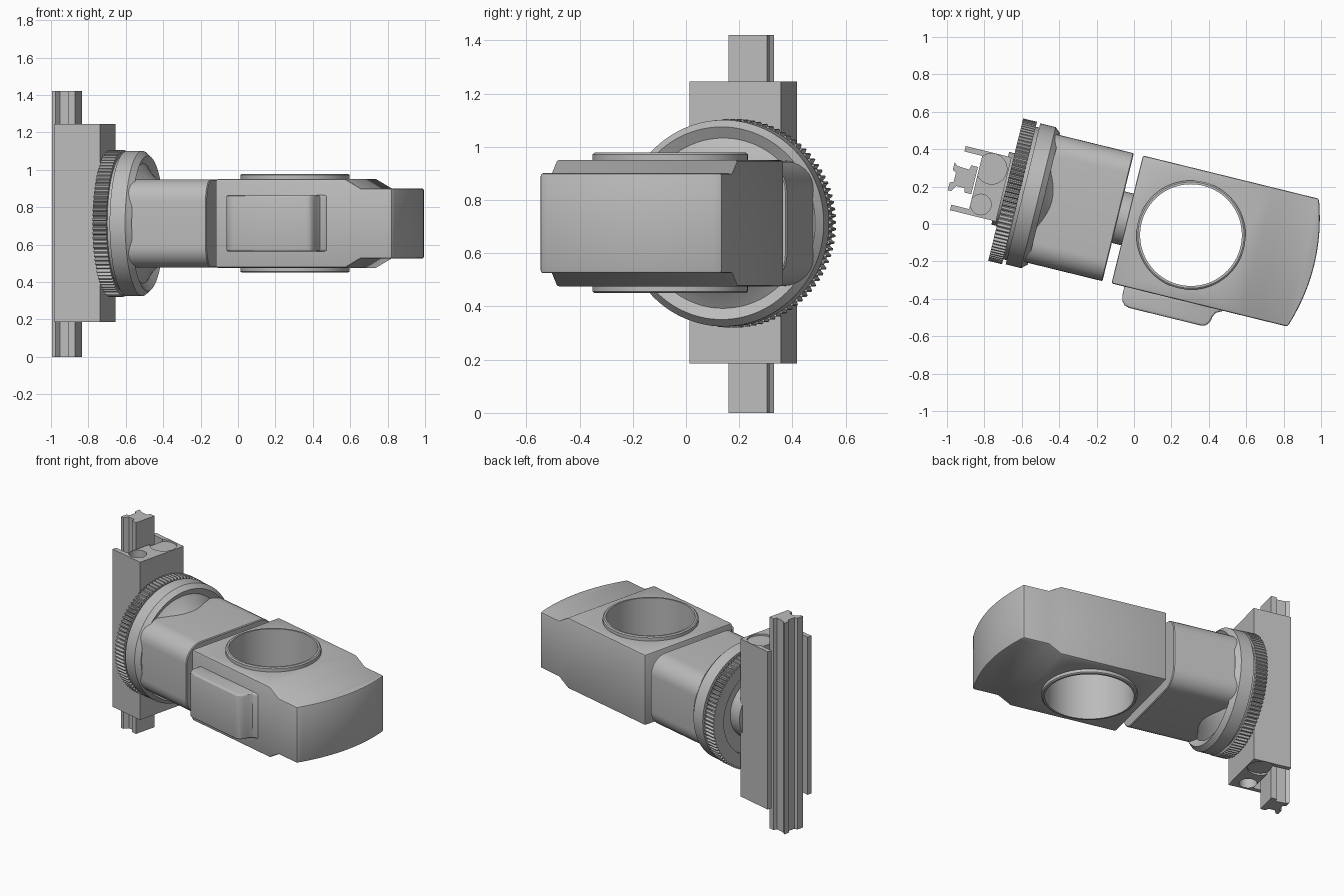
import bpy, bmesh, math
from mathutils import Vector

cube = bpy.data.objects.get("Cube")
if cube:
    bpy.data.objects.remove(cube, do_unlink=True)

TURN = math.radians(-13.8)   # whole assembly is swung about the vertical rail
V0, ZC = 0.015, 0.713        # arm axis: sideways offset and height

grey = bpy.data.materials.new("plain grey")
grey.diffuse_color = (0.5, 0.5, 0.5, 1)
grey.use_nodes = True
grey.node_tree.nodes["Principled BSDF"].inputs["Base Color"].default_value = (0.5, 0.5, 0.5, 1)


def finish(bm, name, bevel=0, segments=2):
    """Turn a bmesh into a rotated, shaded object."""
    bmesh.ops.recalc_face_normals(bm, faces=bm.faces)
    mesh = bpy.data.meshes.new(name)
    bm.to_mesh(mesh)
    bm.free()
    ob = bpy.data.objects.new(name, mesh)
    bpy.context.collection.objects.link(ob)
    ob.rotation_euler.z = TURN
    mesh.materials.append(grey)
    for o in bpy.context.selected_objects:
        o.select_set(False)
    ob.select_set(True)
    bpy.context.view_layer.objects.active = ob
    if bevel:
        mod = ob.modifiers.new("Bevel", "BEVEL")
        mod.width, mod.segments = bevel, segments
        mod.limit_method, mod.angle_limit = "ANGLE", math.radians(40)
        bpy.ops.object.modifier_apply(modifier=mod.name)
    bpy.ops.object.shade_smooth_by_angle(angle=math.radians(30))
    return ob


def prism_mesh(pts, lo, hi, axis="z"):
    """Extrude an outline along z (points are x, y) or x (points are y, z)."""
    bm = bmesh.new()
    place = (lambda p: (p[0], p[1], lo)) if axis == "z" else (lambda p: (lo, p[0], p[1]))
    face = bm.faces.new([bm.verts.new(place(p)) for p in pts])
    out = bmesh.ops.extrude_face_region(bm, geom=[face])
    step = Vector((0, 0, hi - lo)) if axis == "z" else Vector((hi - lo, 0, 0))
    bmesh.ops.translate(bm, vec=step, verts=[v for v in out["geom"] if isinstance(v, bmesh.types.BMVert)])
    return bm


def prism(name, pts, lo, hi, axis="z", bevel=0, segments=2):
    return finish(prism_mesh(pts, lo, hi, axis), name, bevel, segments)


def circle(cx, cy, r, n=64):
    return [(cx + r * math.cos(2 * math.pi * i / n), cy + r * math.sin(2 * math.pi * i / n)) for i in range(n)]


def lathe(name, profile, place, n=96, bumps=None):
    """Revolve a closed (along, radius) profile; bumps adds to the radius of each step."""
    bm = bmesh.new()
    rings = []
    for i in range(n):
        a = 2 * math.pi * i / n
        rings.append([bm.verts.new(place(t, r + (bumps(i) if bumps and r > 0.37 else 0), a)) for t, r in profile])
    for i in range(n):
        p, q = rings[i], rings[(i + 1) % n]
        for j in range(len(profile)):
            k = (j + 1) % len(profile)
            bm.faces.new((p[j], q[j], q[k], p[k]))
    return finish(bm, name)


def cut(target, cutter):
    mod = target.modifiers.new("Cut", "BOOLEAN")
    mod.operation, mod.solver, mod.object = "DIFFERENCE", "EXACT", cutter
    bpy.context.view_layer.objects.active = target
    bpy.ops.object.modifier_apply(modifier=mod.name)
    bpy.data.objects.remove(cutter, do_unlink=True)


def shade(ob):
    bpy.context.view_layer.objects.active = ob
    ob.select_set(True)
    bpy.ops.object.shade_smooth_by_angle(angle=math.radians(30))


def along_arm(t, r, a):
    return (t, V0 + r * math.cos(a), ZC + r * math.sin(a))


HX, HY = 0.310, 0.015        # centre of the round opening


def upright(t, r, a):
    return (HX + r * math.cos(a), HY + r * math.sin(a), t)


# Vertical rail with grooved sides and back
rail = [(-1.01, 0.092), (-0.99, 0.076), (-0.925, 0.072), (-0.92, 0.097), (-0.883, 0.097),
        (-0.883, -0.053), (-0.92, -0.053), (-0.925, -0.03), (-0.972, -0.03), (-0.99, -0.062),
        (-1.01, -0.062), (-1.01, -0.02), (-0.99, -0.01), (-0.99, 0.04), (-1.01, 0.05)]
prism("rail", rail, 0, 1.42)

# Sliding carriage: channel section around the rail, with blind holes in both ends
channel = [(-0.973, 0.19), (-0.72, 0.19), (-0.72, -0.163), (-0.973, -0.163), (-0.973, -0.133),
           (-0.875, -0.133), (-0.875, 0.16), (-0.973, 0.16)]
carriage = prism("carriage", channel, 0.185, 1.245)
for z, d in ((0.185, 1), (1.245, -1)):
    for cx, cy, r, depth in ((-0.82, -0.094, 0.055, 0.08), (-0.81, 0.105, 0.082, 0.012)):
        lo, hi = sorted((z - d * 0.05, z + d * depth))
        cut(carriage, prism("hole_cutter", circle(cx, cy, r, 48), lo, hi))
shade(carriage)

# Knurled adjusting ring, hollow at the back
lathe("knurled_ring", [(-0.71, 0.30), (-0.71, 0.378), (-0.634, 0.378), (-0.634, 0.30)],
      along_arm, 384, lambda i: 0.014 if i % 4 < 2 else 0)
prism("ring_hub", circle(V0, ZC, 0.365, 96), -0.655, -0.60, "x")
prism("pivot_hub", circle(V0, ZC, 0.2, 64), -0.74, -0.64, "x")

# Flange with a bevelled rim and a dished transition to the barrel
lathe("flange", [(-0.615, 0.10), (-0.615, 0.388), (-0.53, 0.388), (-0.50, 0.362),
                 (-0.525, 0.32), (-0.495, 0.275), (-0.455, 0.235), (-0.455, 0.10)], along_arm, 128)

# Barrel of rounded rectangular section
HW, HH, R = 0.352, 0.236, 0.115
outline = []
for k, (sy, sz) in enumerate(((1, 1), (-1, 1), (-1, -1), (1, -1))):
    for i in range(9):
        a = math.pi / 2 * (k + i / 8)
        outline.append((V0 + sy * (HW - R) + R * math.cos(a), ZC + sz * (HH - R) + R * math.sin(a)))
prism("barrel", outline, -0.60, -0.091, "x", 0.005, 1)
prism("neck", circle(V0, ZC, 0.142, 64), -0.12, 0.0, "x")

# Head block: curved end, top and bottom stepping in towards it
ends = [(-0.041, 0.367), (-0.041, -0.337)]
for i in range(25):
    s = -1 + i / 12
    ends.append((0.928 + 0.06 * (1 - s * s), V0 + 0.352 * s))
bm = prism_mesh(ends, ZC - 0.237, ZC + 0.237)
for x in (0.673, 0.757):
    bmesh.ops.bisect_plane(bm, geom=bm.verts[:] + bm.edges[:] + bm.faces[:],
                           plane_co=(x, 0, 0), plane_no=(1, 0, 0))
for v in bm.verts:
    if v.co.x > 0.7:
        v.co.z = ZC + math.copysign(0.188, v.co.z - ZC)
head = finish(bm, "head_block", 0.01, 2)
cut(head, prism("opening_cutter", circle(HX, HY, 0.28, 96), 0.3, 1.1))
shade(head)

# Sleeve lining the opening
lathe("opening_sleeve", [(0.45, 0.272), (0.45, 0.284), (0.456, 0.292), (0.972, 0.292),
                         (0.978, 0.284), (0.978, 0.272)], upright, 96)

# Raised pad on the front side, flaring into the block at one end
pad = [(0.03, -0.30), (0.03, -0.385), (0.038, -0.415), (0.055, -0.434), (0.08, -0.442), (0.48, -0.442),
       (0.505, -0.434), (0.52, -0.41), (0.526, -0.38), (0.54, -0.355), (0.575, -0.338), (0.575, -0.30)]
prism("front_pad", pad, 0.563, 0.865, "z", 0.012, 3)
